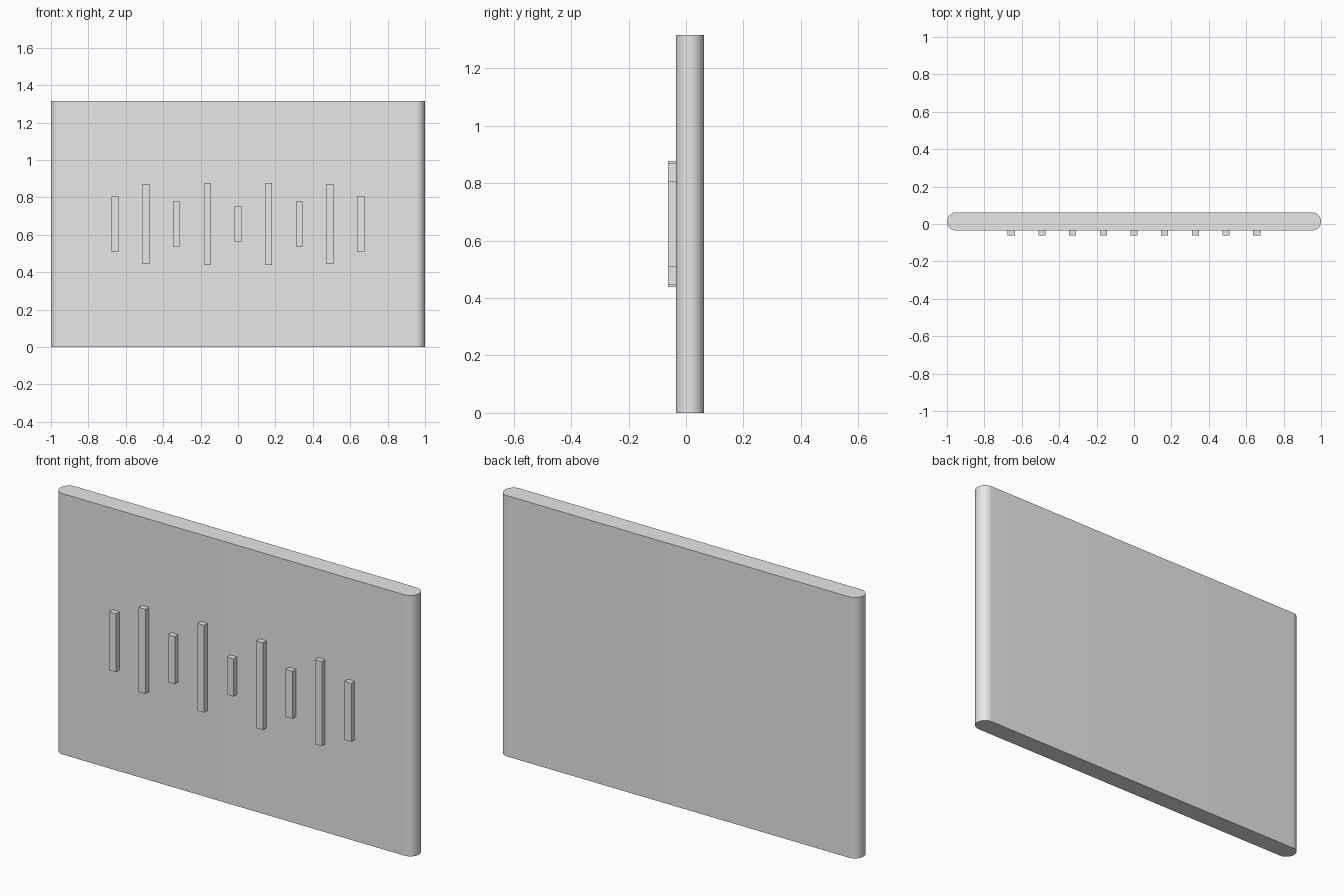
import bpy, bmesh, math

if "Cube" in bpy.data.objects:
    bpy.data.objects.remove(bpy.data.objects["Cube"])

HEIGHT = 1.315
FRONT, BACK = -0.035, 0.062
RADIUS = (BACK - FRONT) / 2
MID_Y = (BACK + FRONT) / 2

grey = bpy.data.materials.new("light grey")
grey.use_nodes = True
grey.diffuse_color = (0.8, 0.8, 0.8, 1)
grey.node_tree.nodes["Principled BSDF"].inputs["Base Color"].default_value = (0.8, 0.8, 0.8, 1)


def finish(bm, name):
    bmesh.ops.recalc_face_normals(bm, faces=bm.faces)
    mesh = bpy.data.meshes.new(name)
    bm.to_mesh(mesh)
    bm.free()
    mesh.materials.append(grey)
    obj = bpy.data.objects.new(name, mesh)
    bpy.context.collection.objects.link(obj)
    return obj


# Panel: stadium outline with half-round ends, extruded upwards
STEPS = 24
bm = bmesh.new()
outline = []
for side, start in ((1, -math.pi / 2), (-1, math.pi / 2)):
    for i in range(STEPS + 1):
        a = start + math.pi * i / STEPS
        x = side * (1 - RADIUS) + RADIUS * math.cos(a)
        outline.append(bm.verts.new((x, MID_Y + RADIUS * math.sin(a), 0)))
base = bm.faces.new(outline)
top = bmesh.ops.extrude_face_region(bm, geom=[base], use_keep_orig=True)
bmesh.ops.translate(bm, vec=(0, 0, HEIGHT),
                    verts=[v for v in top["geom"] if isinstance(v, bmesh.types.BMVert)])
panel = finish(bm, "panel")
bpy.ops.object.select_all(action="DESELECT")
panel.select_set(True)
bpy.context.view_layer.objects.active = panel
bpy.ops.object.shade_smooth_by_angle(angle=math.radians(30))


# Raised bars on the front, mirrored about the middle one
def bar(name, x, length):
    depth = FRONT + 0.062
    bm = bmesh.new()
    bmesh.ops.create_cube(bm, size=1)
    bmesh.ops.scale(bm, vec=(0.038, depth, length), verts=bm.verts)
    bmesh.ops.translate(bm, vec=(x, FRONT - depth / 2, HEIGHT / 2), verts=bm.verts)
    finish(bm, name)


SPACING = 0.164
bar("middle_bar", 0, 0.19)
for i, length in enumerate((0.44, 0.24, 0.426, 0.295), 1):
    for side, label in ((1, "left"), (-1, "right")):
        bar(f"{label}_bar_{i}", side * i * SPACING, length)
